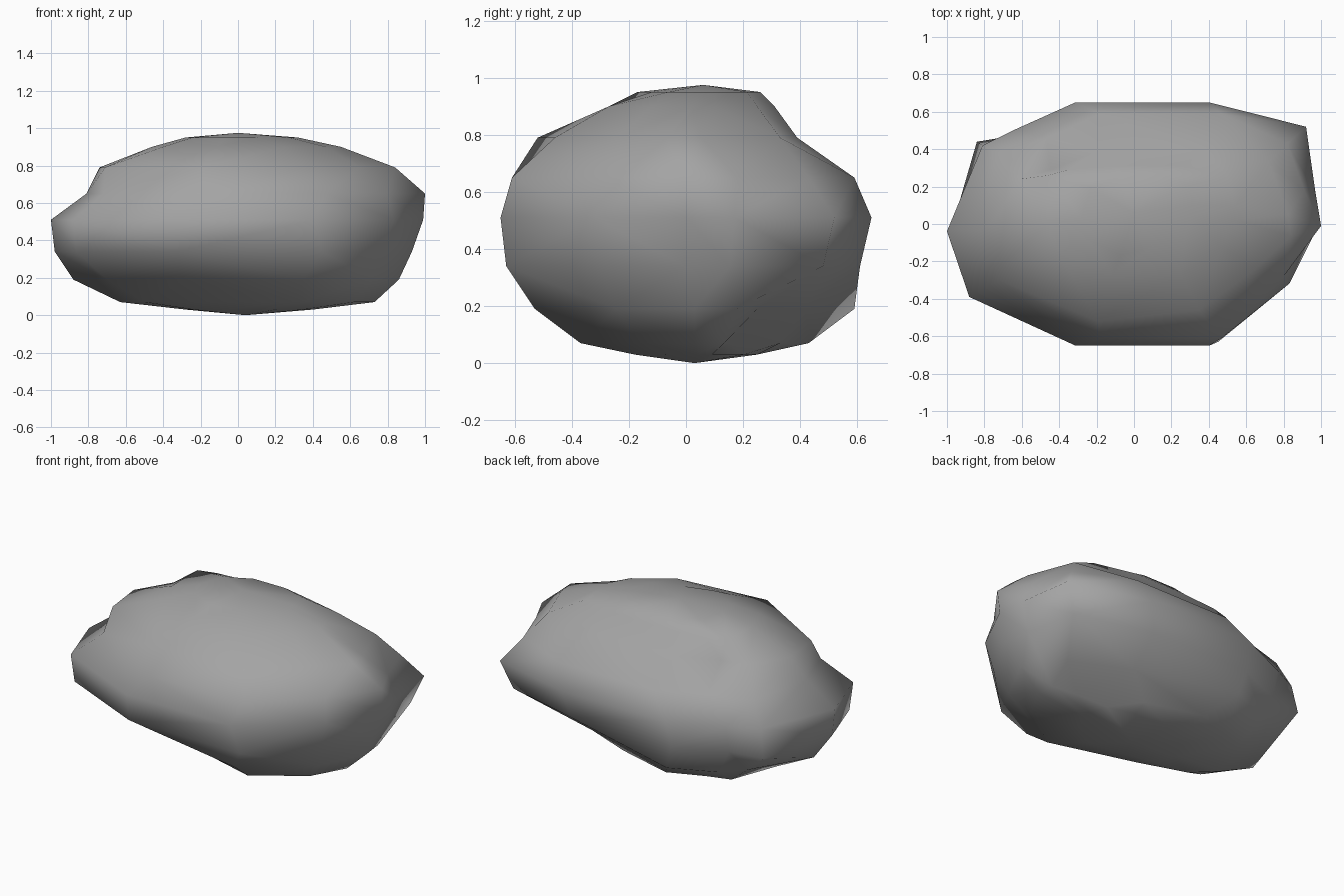
import bpy
import bmesh
import math

default_cube = bpy.data.objects.get("Cube")
if default_cube:
    bpy.data.objects.remove(default_cube, do_unlink=True)


def make_material(name, colour):
    material = bpy.data.materials.new(name)
    material.use_nodes = True
    material.diffuse_color = colour
    shader = next(n for n in material.node_tree.nodes if n.type == "BSDF_PRINCIPLED")
    shader.inputs["Base Color"].default_value = colour
    shader.inputs["Roughness"].default_value = 0.9
    return material


# Plan outline of the boulder, scaled to the unit square
OUTLINE = {
    "right": (-1, -.06), "front_right": (-.88, -.6),
    "front_a": (-.31, -1), "front_b": (.41, -1), "front_left": (.84, -.49),
    "left_a": (1, 0), "left_b": (.98, .26), "back_left": (.92, .79),
    "back_a": (.41, 1), "back_b": (-.31, 1),
    "back_right_a": (-.63, .78), "back_right_b": (-.84, .67),
}

# Height and limits of each layer (right, left, front, back),
# then the corners that are chipped away or pushed out
LAYERS = [
    (.03, (-.28, .4, -.18, .25), {"front_a": (-.05, -.14)}),
    (.07, (-.63, .73, -.37, .43), {
        "front_right": (-.5, -.12), "front_a": (-.2, -.22),
        "back_left": (.55, .15), "back_a": (.2, .33)}),
    (.19, (-.88, .86, -.53, .59), {
        "front_right": (-.7, -.25), "front_a": (-.3, -.35),
        "back_left": (.7, .25), "back_a": (.35, .42),
        "back_right_b": (-.67, .35)}),
    (.34, (-.98, .93, -.62, .61), {
        "front_b": (.45, -.63), "back_right_b": (-.84, .44)}),
    (.51, (-1, .99, -.65, .65), {
        "back_left": (.92, .52), "back_right_b": (-.81, .42)}),
    (.65, (-.8, 1, -.61, .59), {
        "right": (-.81, -.03), "front_right": (-.72, -.3),
        "front_left": (.8, -.28), "left_b": (.91, .18),
        "back_left": (.82, .43), "back_right_b": (-.73, .38)}),
    (.79, (-.74, .84, -.52, .39), {
        "right": (-.74, .03), "front_right": (-.71, -.22),
        "front_b": (.35, -.46), "front_left": (.65, -.24),
        "back_left": (.72, .33)}),
    (.9, (-.46, .55, -.27, .31), {
        "back_right_a": (-.35, .29), "back_right_b": (-.46, .26)}),
    (.95, (-.28, .32, -.17, .26), {"front_b": (.1, -.12)}),
]


def spread(t, low, high):
    return (low + high) / 2 + t * (high - low) / 2


def add_layer(bm, height, limits, chips):
    right, left, front, back = limits
    ring = []
    for corner, (u, v) in OUTLINE.items():
        even = (spread(u, right, left), spread(v, front, back))
        x, y = chips.get(corner, even)
        ring.append(bm.verts.new((x, y, height)))
    return ring


def add_cap(bm, ring, centre):
    tip = bm.verts.new(centre)
    for i, vert in enumerate(ring):
        bm.faces.new((vert, ring[(i + 1) % len(ring)], tip))


def build_boulder(name, material):
    bm = bmesh.new()
    rings = [add_layer(bm, *layer) for layer in LAYERS]
    count = len(OUTLINE)

    # Side wall between neighbouring layers
    for lower, upper in zip(rings, rings[1:]):
        for i in range(count):
            j = (i + 1) % count
            bm.faces.new((lower[i], lower[j], upper[j], upper[i]))

    # Shallow underside and crown
    add_cap(bm, rings[0], (.04, .03, 0))
    add_cap(bm, rings[-1], (0, .06, .975))

    bmesh.ops.recalc_face_normals(bm, faces=bm.faces)
    bmesh.ops.triangulate(bm, faces=bm.faces)
    mesh = bpy.data.meshes.new(name)
    bm.to_mesh(mesh)
    bm.free()
    mesh.materials.append(material)
    boulder = bpy.data.objects.new(name, mesh)
    bpy.context.collection.objects.link(boulder)
    return boulder


stone = make_material("stone grey", (.37, .37, .37, 1))
boulder = build_boulder("boulder", stone)

# Soft worn surface
bpy.ops.object.select_all(action="DESELECT")
boulder.select_set(True)
bpy.context.view_layer.objects.active = boulder
bpy.ops.object.shade_smooth_by_angle(angle=math.radians(80))
